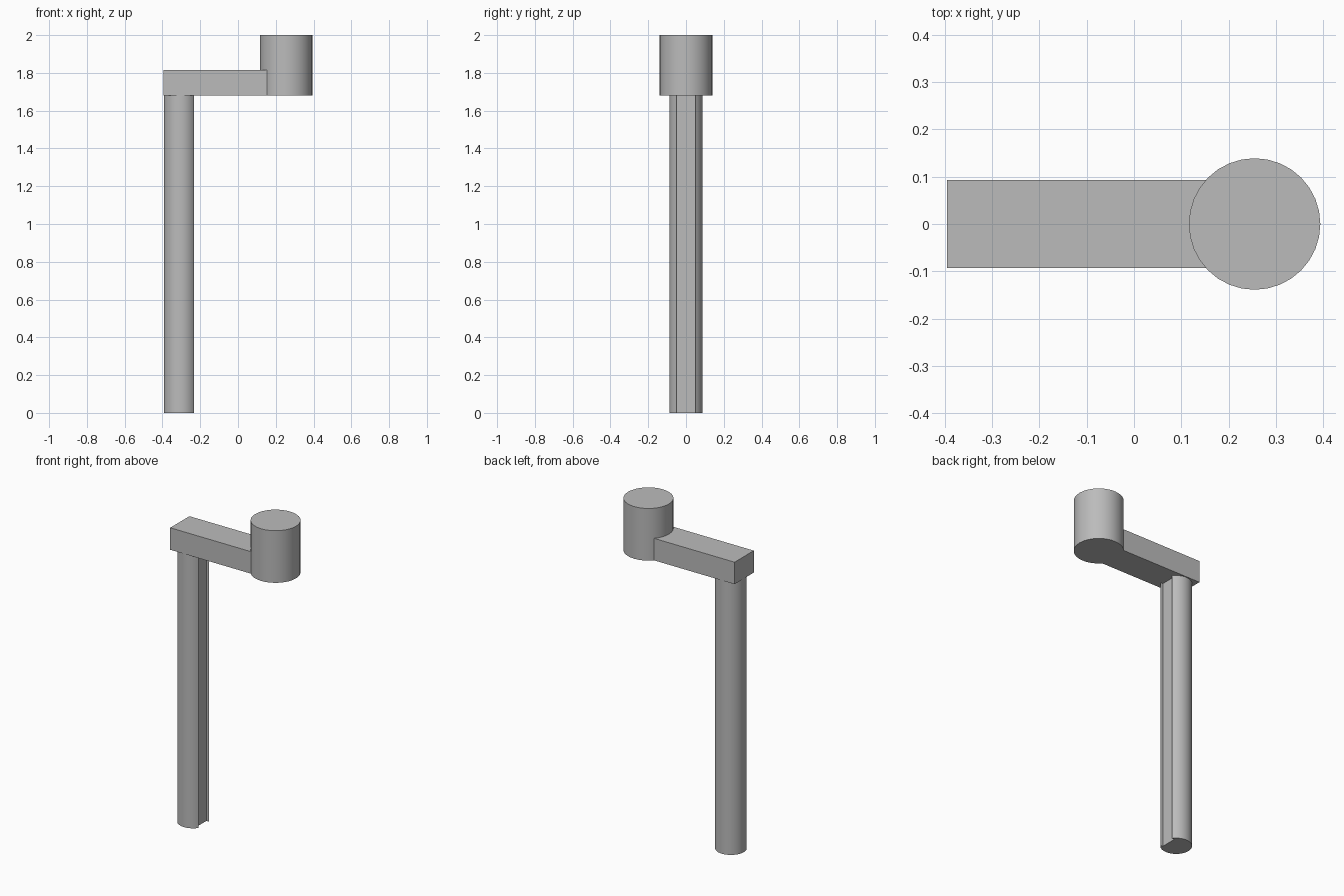
import bpy, bmesh, math

cube = bpy.data.objects.get("Cube")
if cube:
    bpy.data.objects.remove(cube, do_unlink=True)

grey = bpy.data.materials.new("plain grey")
grey.use_nodes = True
colour = (0.5, 0.5, 0.5, 1)
grey.diffuse_color = colour
grey.node_tree.nodes["Principled BSDF"].inputs["Base Color"].default_value = colour


def prism(name, profile, bottom, top, smooth=True):
    """Extrude a flat outline upward into a solid."""
    bm = bmesh.new()
    face = bm.faces.new([bm.verts.new((x, y, bottom)) for x, y in profile])
    bm.normal_update()
    new = bmesh.ops.extrude_face_region(bm, geom=[face])["geom"]
    bmesh.ops.translate(bm, vec=(0, 0, top - bottom),
                        verts=[v for v in new if isinstance(v, bmesh.types.BMVert)])
    bmesh.ops.recalc_face_normals(bm, faces=bm.faces)
    mesh = bpy.data.meshes.new(name)
    bm.to_mesh(mesh)
    bm.free()
    mesh.materials.append(grey)
    obj = bpy.data.objects.new(name, mesh)
    bpy.context.collection.objects.link(obj)
    if smooth:
        bpy.ops.object.select_all(action="DESELECT")
        obj.select_set(True)
        bpy.context.view_layer.objects.active = obj
        bpy.ops.object.shade_smooth_by_angle(angle=math.radians(30))
    return obj


def arc(cx, radius, start, end, count):
    return [(cx + radius * math.cos(start + (end - start) * i / count),
             radius * math.sin(start + (end - start) * i / count))
            for i in range(count + 1)]


# Round shaft with a shallow keyway along the side under the arm
shaft_x, shaft_r, key_half, key_floor = -0.305, 0.088, 0.05, -0.25
a = math.asin(key_half / shaft_r)
outline = arc(shaft_x, shaft_r, a, 2 * math.pi - a, 32)
outline += [(key_floor, -key_half), (key_floor, key_half)]
prism("shaft", outline, 0, 1.69)

# Flat arm, ending inside the knob
prism("arm", [(-0.395, -0.093), (0.25, -0.093), (0.25, 0.093), (-0.395, 0.093)],
      1.68, 1.815, smooth=False)

# Round knob
prism("knob", arc(0.255, 0.139, 0, 2 * math.pi, 32)[:-1], 1.68, 2.0)
